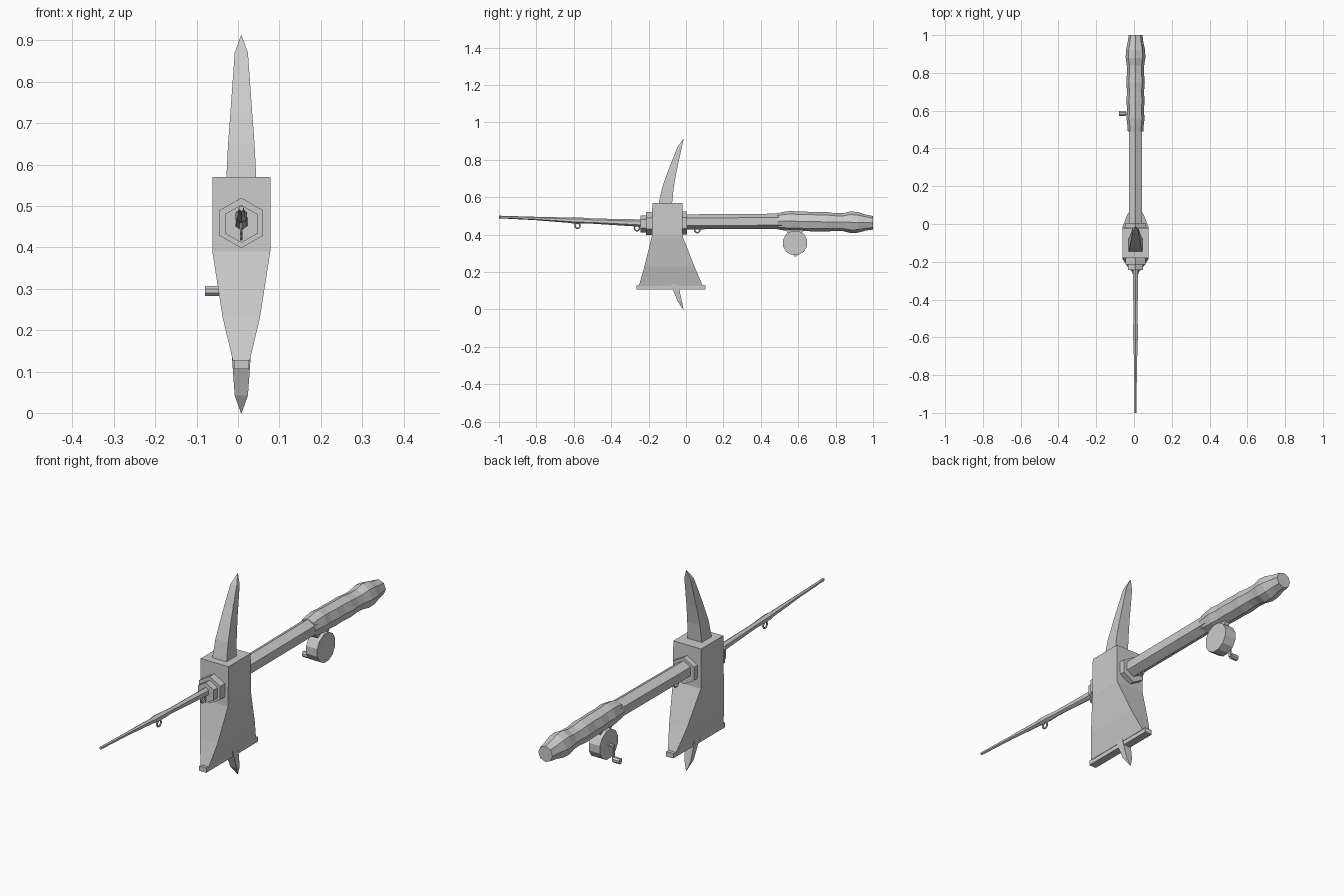
import bpy, bmesh, math
from mathutils import Matrix

CX = 0.008   # centre line of the tool
ZC = 0.456   # height of the head's mirror plane


def loft(name, rings):
    """Skin a list of equal-length rings and cap both ends."""
    bm = bmesh.new()
    rows = [[bm.verts.new(p) for p in ring] for ring in rings]
    n = len(rows[0])
    for a, b in zip(rows, rows[1:]):
        for i in range(n):
            j = (i + 1) % n
            bm.faces.new((a[i], a[j], b[j], b[i]))
    bm.faces.new(rows[0])
    bm.faces.new(rows[-1])
    bmesh.ops.recalc_face_normals(bm, faces=bm.faces)
    return finish(name, bm)


def finish(name, bm):
    me = bpy.data.meshes.new(name)
    bm.to_mesh(me)
    bm.free()
    ob = bpy.data.objects.new(name, me)
    bpy.context.collection.objects.link(ob)
    return ob


def rect(hx, y0, y1, z):
    return [(CX - hx, y0, z), (CX + hx, y0, z), (CX + hx, y1, z), (CX - hx, y1, z)]


def shaft(name, stations, sides=6, turn=90):
    """Polygonal bar along y; stations are (y, centre z, x radius, z radius)."""
    angs = [math.radians(turn + 360 * i / sides) for i in range(sides)]
    return loft(name, [[(CX + rx * math.cos(a), y, z + rz * math.sin(a)) for a in angs]
                       for y, z, rx, rz in stations])


def cyl_x(name, x0, x1, y, z, r, sides):
    """Cylinder along x."""
    angs = [math.radians(360 * (i + 0.5) / sides) for i in range(sides)]
    return loft(name, [[(x, y + r * math.cos(a), z + r * math.sin(a)) for a in angs]
                       for x in (x0, x1)])


# head block flowing into a flared, thinning blade
loft("axe_head", [rect(0.07, -0.18, -0.02, 0.57), rect(0.07, -0.183, -0.018, 0.39),
                  rect(0.045, -0.222, 0.045, 0.23), rect(0.02, -0.252, 0.09, 0.125)])
loft("cutting_edge", [rect(0.018, -0.265, 0.105, 0.128), rect(0.018, -0.265, 0.105, 0.106)])

# curved spikes above and below, mirrored
spike = [(0.036, -0.145, -0.074, 0.57), (0.032, -0.128, -0.066, 0.65),
         (0.026, -0.100, -0.052, 0.73), (0.021, -0.073, -0.037, 0.80),
         (0.016, -0.044, -0.022, 0.87), (0.001, -0.015, -0.013, 0.912)]
for name, s in (("upper_spike", 1), ("lower_spike", -1)):
    loft(name, [rect(hx, y0, y1, ZC + s * (z - ZC)) for hx, y0, y1, z in spike])

# hexagonal collars
for name, y0, y1, z, r in (("front_collar", -0.215, -0.175, 0.459, 0.061),
                           ("front_socket", -0.243, -0.21, 0.457, 0.046),
                           ("rear_collar", -0.025, 0.006, 0.462, 0.061)):
    shaft(name, [(y0, z, r, r), (y1, z, r, r)])

# handle and knobbly grip
shaft("handle", [(-0.02, 0.468, 0.04, 0.04), (0.53, 0.471, 0.041, 0.041)])
grip = [(0.49, 0.471, 0.041, 0.043), (0.52, 0.472, 0.043, 0.049), (0.56, 0.472, 0.048, 0.054),
        (0.60, 0.471, 0.044, 0.052), (0.65, 0.470, 0.048, 0.052), (0.70, 0.469, 0.045, 0.052),
        (0.75, 0.468, 0.049, 0.052), (0.80, 0.467, 0.045, 0.047), (0.84, 0.466, 0.046, 0.048),
        (0.88, 0.466, 0.052, 0.058), (0.92, 0.465, 0.051, 0.055), (0.96, 0.464, 0.042, 0.043),
        (1.00, 0.463, 0.036, 0.036)]
shaft("grip", grip, 8)

# slender tapering rod with swollen joints
shaft("rod", [(-1.00, 0.494, 0.006, 0.007), (-0.80, 0.486, 0.008, 0.009),
              (-0.78, 0.485, 0.009, 0.010), (-0.63, 0.477, 0.012, 0.014),
              (-0.60, 0.476, 0.016, 0.017), (-0.55, 0.474, 0.015, 0.016),
              (-0.50, 0.472, 0.012, 0.014), (-0.23, 0.461, 0.017, 0.020)])

# line guide rings hanging under the rod and handle
for name, y, z in (("tip_guide", -0.58, 0.447), ("head_guide", -0.262, 0.434),
                   ("handle_guide", 0.06, 0.424)):
    bpy.ops.mesh.primitive_torus_add(major_radius=0.014, minor_radius=0.004,
                                     major_segments=12, minor_segments=6,
                                     location=(CX, y, z), rotation=(0, math.pi / 2, 0))
    bpy.context.object.name = name

# reel, foot and crank
cyl_x("reel", CX - 0.028, CX + 0.028, 0.583, 0.355, 0.067, 12)
loft("reel_foot", [rect(0.013, 0.55, 0.615, 0.40), rect(0.013, 0.53, 0.635, 0.43)])
cyl_x("crank_axle", -0.047, CX - 0.026, 0.583, 0.355, 0.007, 6)
arm = bmesh.new()
bmesh.ops.create_cube(arm, size=1, matrix=Matrix.Translation((-0.044, 0.584, 0.325))
                      @ Matrix.Diagonal((0.007, 0.012, 0.07, 1)))
finish("crank_arm", arm)
cyl_x("crank_knob", -0.08, -0.046, 0.585, 0.295, 0.013, 8)
